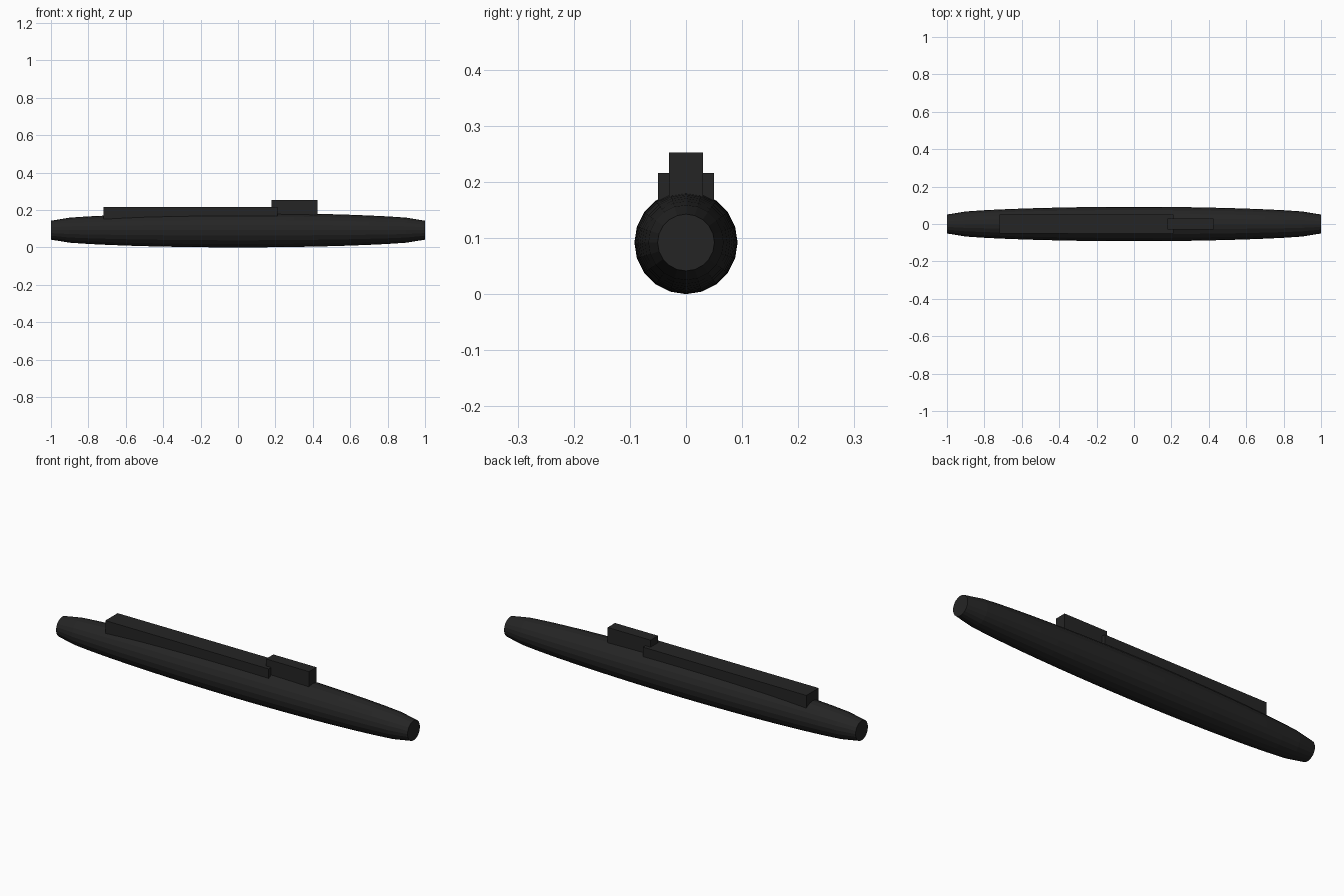
import bpy, bmesh, math

if "Cube" in bpy.data.objects:
    bpy.data.objects.remove(bpy.data.objects["Cube"])

black = bpy.data.materials.new("matte black")
black.use_nodes = True
colour = (0.018, 0.018, 0.018, 1)
black.diffuse_color = colour
black.node_tree.nodes["Principled BSDF"].inputs["Base Color"].default_value = colour

RADIUS = 0.092
SIDES = 20
STEPS = 20


def finish(name, bm):
    bmesh.ops.recalc_face_normals(bm, faces=bm.faces)
    mesh = bpy.data.meshes.new(name)
    bm.to_mesh(mesh)
    bm.free()
    mesh.materials.append(black)
    obj = bpy.data.objects.new(name, mesh)
    bpy.context.collection.objects.link(obj)
    return obj


def box(name, x, y, z):
    """Box from (low, high) ranges."""
    bm = bmesh.new()
    bmesh.ops.create_cube(bm, size=1)
    for v in bm.verts:
        for axis, (low, high) in enumerate((x, y, z)):
            v.co[axis] = high if v.co[axis] > 0 else low
    return finish(name, bm)


# Hull: faceted rings with blunt, flat ends
bm = bmesh.new()
rings = []
for i in range(STEPS + 1):
    t = i / STEPS
    r = RADIUS * (0.55 + 0.45 * math.sqrt(max(0, math.sin(math.pi * t))))
    angles = [2 * math.pi * k / SIDES for k in range(SIDES)]
    rings.append([bm.verts.new((2 * t - 1, r * math.cos(a), RADIUS + r * math.sin(a)))
                  for a in angles])
for a, b in zip(rings, rings[1:]):
    for k in range(SIDES):
        n = (k + 1) % SIDES
        bm.faces.new((a[k], a[n], b[n], b[k]))
bm.faces.new(rings[0])
bm.faces.new(rings[-1])
finish("hull", bm)

# Long raised deck behind the sail, and the sail itself
box("missile_deck", (-0.72, 0.21), (-0.05, 0.05), (0.12, 0.216))
box("sail", (0.18, 0.425), (-0.03, 0.03), (0.14, 0.252))
